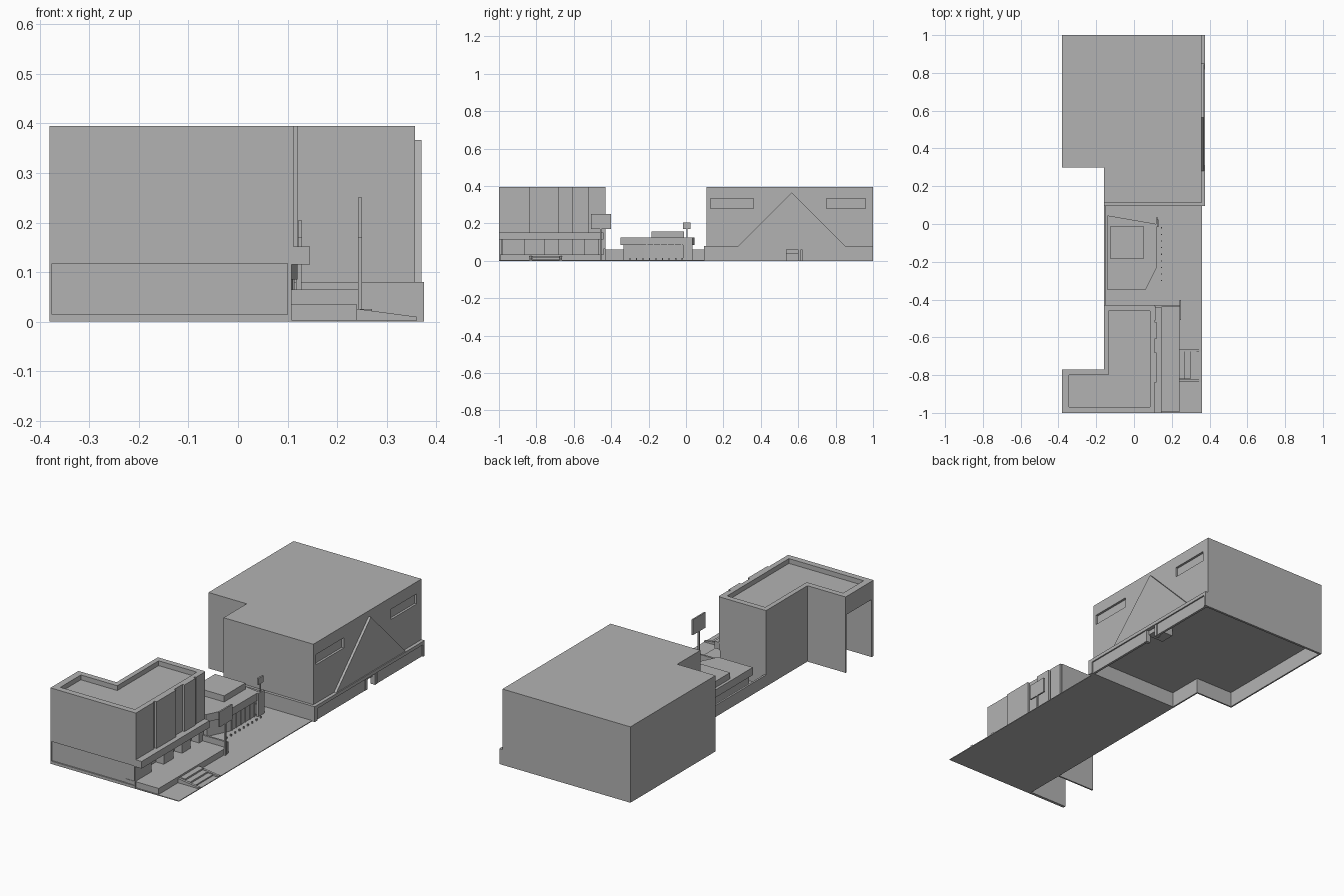
import bpy, bmesh

cube = bpy.data.objects.get("Cube")
if cube:
    bpy.data.objects.remove(cube, do_unlink=True)

grey = bpy.data.materials.new("plain grey")
grey.use_nodes = True
COL = (0.45, 0.45, 0.45, 1)
grey.diffuse_color = COL
grey.node_tree.nodes["Principled BSDF"].inputs["Base Color"].default_value = COL


def prism(name, outline, z0, z1, axis="z"):
    """Extrude a 2D outline along z (xy points) , x (yz points) or y (xz points)."""
    place = {"z": lambda a, b, h: (a, b, h),
             "x": lambda a, b, h: (h, a, b),
             "y": lambda a, b, h: (a, h, b)}[axis]
    bm = bmesh.new()
    low = [bm.verts.new(place(a, b, z0)) for a, b in outline]
    high = [bm.verts.new(place(a, b, z1)) for a, b in outline]
    bm.faces.new(low)
    bm.faces.new(high)
    n = len(outline)
    for i in range(n):
        j = (i + 1) % n
        bm.faces.new((low[i], low[j], high[j], high[i]))
    bmesh.ops.recalc_face_normals(bm, faces=bm.faces[:])
    mesh = bpy.data.meshes.new(name)
    bm.to_mesh(mesh)
    bm.free()
    mesh.materials.append(grey)
    obj = bpy.data.objects.new(name, mesh)
    bpy.context.collection.objects.link(obj)
    return obj


def box(name, x, y, z):
    return prism(name, [(x[0], y[0]), (x[1], y[0]), (x[1], y[1]), (x[0], y[1])], *z)


def cut(target, cutter):
    cutter.hide_render = True
    cutter.hide_viewport = True
    cutter.display_type = "WIRE"
    mod = target.modifiers.new("cut", "BOOLEAN")
    mod.operation = "DIFFERENCE"
    mod.solver = "EXACT"
    mod.object = cutter


def l_shape(x0, x1, x2, y0, y1, y2):
    """Front block outline: wing from x0 to x1, main part from x1 to x2."""
    return [(x0, y0), (x2, y0), (x2, y2), (x1, y2), (x1, y1), (x0, y1)]


# Ground and low boundary walls
box("ground", (-0.16, 0.36), (-1, 0.1), (0, 0.004))
box("back_boundary_wall", (-0.16, -0.15), (-0.43, 0.1), (0, 0.06))
box("cross_wall", (0.1, 0.245), (-0.44, -0.43), (0, 0.065))

# Front block: roof storey with sunken roof, main body, open wing
roof = prism("front_block_roof", l_shape(-0.38, -0.16, 0.108, -1, -0.77, -0.43), 0.3, 0.395)
cut(roof, prism("roof_recess_cutter",
                l_shape(-0.345, -0.135, 0.085, -0.968, -0.8, -0.46), 0.37, 0.45))
box("front_block_upper_body", (-0.16, 0.108), (-0.985, -0.43), (0.115, 0.3))
box("front_block_lower_body", (-0.16, 0.06), (-0.985, -0.43), (0.004, 0.115))
front_wall = box("front_wall", (-0.38, 0.108), (-1, -0.985), (0, 0.3))
cut(front_wall, box("front_panel_cutter", (-0.375, 0.1), (-1.05, -0.993), (0.015, 0.117)))
box("wing_back_wall", (-0.38, -0.16), (-0.778, -0.77), (0, 0.3))

# Street side: projecting bays, canopy and shop piers
for y0, y1, x in ((-0.84, -0.68, 0.12), (-0.61, -0.52, 0.12),
                  (-1, -0.85, 0.112), (-0.51, -0.435, 0.115)):
    box("facade_bay", (0.1, x), (y0, y1), (0.15, 0.395))
box("canopy", (0.1, 0.145), (-1, -0.44), (0.115, 0.152))
for y0, y1 in ((-0.98, -0.86), (-0.76, -0.68), (-0.61, -0.54), (-0.47, -0.43)):
    box("shop_pier", (0.055, 0.105), (y0, y1), (0.03, 0.115))

# Raised terrace with steps and sloped kerbs
box("terrace", (0.05, 0.24), (-0.995, -0.44), (0, 0.035))
for i in range(3):
    box("terrace_step", (0.23, 0.27 + 0.03 * i), (-0.82, -0.67), (0.003, 0.026 - 0.008 * i))
for y in (-0.83, -0.67):
    prism("sloped_kerb", [(0.24, 0.004), (0.36, 0.003), (0.36, 0.01), (0.24, 0.026)],
          y - 0.006, y + 0.006, "y")

# Middle pavilion with overhanging roof
FOOT = [(-0.14, 0.045), (0.12, 0.0), (0.12, -0.23), (0.06, -0.35), (-0.14, -0.35)]


def scaled(s):
    return [(x * s, -0.16 + (y + 0.16) * s) for x, y in FOOT]


prism("pavilion_body", scaled(0.92), 0.004, 0.09)
prism("pavilion_roof", FOOT, 0.085, 0.125)
box("roof_box", (-0.125, 0.05), (-0.185, -0.01), (0.12, 0.157))
for i in range(6):
    y = -0.21 + 0.037 * i
    box("pavilion_mullion", (0.108, 0.114), (y - 0.003, y + 0.003), (0.004, 0.09))
for i in range(9):
    y = -0.3 + 0.035 * i
    box("bollard", (0.142, 0.148), (y - 0.003, y + 0.003), (0.003, 0.014))
box("pavilion_pillar", (0.117, 0.128), (-0.015, 0.035), (0.004, 0.125))


# Two street signs on posts
def sign(name, x, y, half, z0, z1, post):
    box(name + "_post", (x - post, x + post), (y - post, y + post), (0.003, z0 + 0.01))
    box(name + "_board", (x - 0.004, x + 0.004), (y - half, y + half), (z0, z1))


sign("large_sign", 0.246, -0.455, 0.053, 0.17, 0.25, 0.004)
sign("small_sign", 0.125, 0.005, 0.02, 0.17, 0.204, 0.003)

# Rear hall: raised box over thin base walls
hall = prism("rear_hall", [(-0.16, 0.11), (0.357, 0.11), (0.357, 1), (-0.38, 1),
                           (-0.38, 0.3), (-0.16, 0.3)], 0.08, 0.395)
for y0, y1 in ((0.13, 0.36), (0.75, 0.96)):
    cut(hall, box("window_cutter", (0.345, 0.4), (y0, y1), (0.28, 0.333)))
prism("gable_relief", [(0.28, 0.08), (0.85, 0.08), (0.565, 0.366)], 0.35, 0.37, "x")

box("hall_front_base", (-0.16, 0.375), (0.095, 0.12), (0, 0.08))
box("hall_rear_base", (-0.38, 0.375), (0.988, 1), (0, 0.08))
box("hall_side_base", (-0.38, -0.372), (0.3, 1), (0, 0.08))
box("hall_notch_wall", (-0.38, -0.16), (0.3, 0.308), (0, 0.08))
box("hall_notch_side", (-0.16, -0.152), (0.11, 0.308), (0, 0.08))

# Street wall of the hall with a gap for the entrance
box("wall_cap", (0.35, 0.375), (0.1, 1), (0.062, 0.08))
for y0, y1 in ((0.11, 0.52), (0.62, 0.99)):
    box("street_wall", (0.356, 0.368), (y0, y1), (0, 0.065))
for y in (0.53, 0.607):
    box("entrance_post", (0.345, 0.37), (y - 0.008, y + 0.008), (0, 0.065))
box("entrance_lobby", (0.26, 0.355), (0.53, 0.607), (0.04, 0.08))
